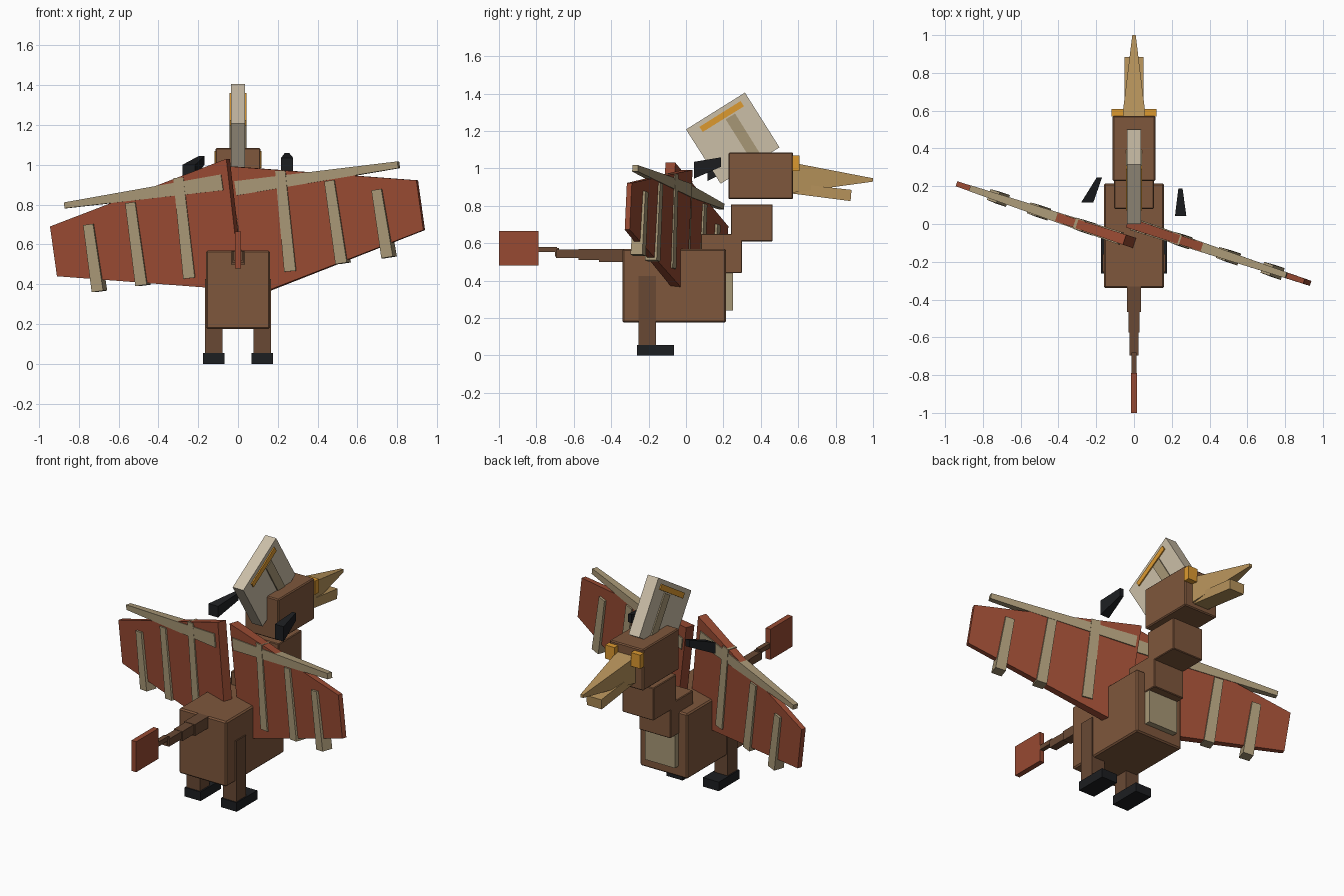
import bpy, bmesh, math
from mathutils import Vector

if "Cube" in bpy.data.objects:
    bpy.data.objects.remove(bpy.data.objects["Cube"])


def material(name, rgb):
    m = bpy.data.materials.new(name)
    m.diffuse_color = (*rgb, 1)
    m.use_nodes = True
    m.node_tree.nodes["Principled BSDF"].inputs["Base Color"].default_value = m.diffuse_color
    return m


BROWN = material("brown", (0.21, 0.095, 0.045))
DARK_BROWN = material("dark_brown", (0.14, 0.066, 0.034))
RED = material("red", (0.31, 0.068, 0.032))
TAN = material("tan", (0.39, 0.31, 0.18))
CREAM = material("cream", (0.60, 0.52, 0.39))
GOLD = material("gold", (0.47, 0.29, 0.105))
ORANGE = material("orange", (0.72, 0.32, 0.03))
BLACK = material("black", (0.012, 0.013, 0.015))


def loft(name, a, b, mat, bevel=0):
    """Solid joining two quads with matching corner order."""
    bm = bmesh.new()
    va = [bm.verts.new(p) for p in a]
    vb = [bm.verts.new(p) for p in b]
    bm.faces.new(va)
    bm.faces.new(vb[::-1])
    for i in range(4):
        j = (i + 1) % 4
        bm.faces.new((va[i], vb[i], vb[j], va[j]))
    bmesh.ops.recalc_face_normals(bm, faces=bm.faces)
    me = bpy.data.meshes.new(name)
    bm.to_mesh(me)
    bm.free()
    me.materials.append(mat)
    ob = bpy.data.objects.new(name, me)
    bpy.context.collection.objects.link(ob)
    if bevel:
        mod = ob.modifiers.new("edges", "BEVEL")
        mod.width, mod.segments = bevel, 1
    return ob


def box(name, x, y, z, mat, bevel=0):
    quad = lambda yy: [(x[0], yy, z[0]), (x[1], yy, z[0]), (x[1], yy, z[1]), (x[0], yy, z[1])]
    return loft(name, quad(y[0]), quad(y[1]), mat, bevel)


def taper(name, p, q, sp, sq, mat):
    """Tapered bar from p to q; sp and sq are (half x, half z)."""
    quad = lambda c, s: [(c[0] + i * s[0], c[1], c[2] + k * s[1])
                         for i, k in ((-1, -1), (1, -1), (1, 1), (-1, 1))]
    return loft(name, quad(p, sp), quad(q, sq), mat)


def tilted(name, x, quad_yz, mat):
    """Plate with a side-view outline, between two x values."""
    return loft(name, [(x[0], *p) for p in quad_yz], [(x[1], *p) for p in quad_yz], mat)


SLOPE = -0.333
NORMAL = Vector((-SLOPE, 1, 0)).normalized()


def wing_slab(name, pts, base, mat):
    """Front-view outline (x, z, half thickness) laid on the turned wing plane."""
    mid = [(Vector((x, base + SLOPE * x, z)), t) for x, z, t in pts]
    return loft(name, [c - NORMAL * t for c, t in mid], [c + NORMAL * t for c, t in mid], mat)


def wing_bar(name, p, q, wp, wq, tp, tq, base):
    d = (Vector(q) - Vector(p)).normalized()
    s = Vector((-d.y, d.x))
    p, q = Vector(p), Vector(q)
    pts = [(*(p + s * wp), tp), (*(q + s * wq), tq), (*(q - s * wq), tq), (*(p - s * wp), tp)]
    return wing_slab(name, pts, base, TAN)


# Body, neck and head
box("body", (-0.16, 0.16), (-0.34, 0.215), (0.175, 0.57), BROWN, 0.008)
box("neck_lower", (-0.105, 0.105), (0.08, 0.30), (0.44, 0.65), BROWN, 0.004)
box("neck_upper", (-0.105, 0.105), (0.24, 0.463), (0.61, 0.808), BROWN, 0.004)
box("head", (-0.113, 0.113), (0.227, 0.573), (0.835, 1.085), BROWN, 0.006)
box("chest_patch", (-0.1, 0.1), (0.2, 0.25), (0.24, 0.49), TAN)

# Beak and eyes
taper("beak_upper", (0, 0.57, 0.95), (0, 1.0, 0.938), (0.062, 0.08), (0.009, 0.009), GOLD)
tilted("beak_lower", (-0.05, 0.05), [(0.57, 0.865), (0.88, 0.825), (0.885, 0.885), (0.57, 0.92)], GOLD)

# Legs, feet and eyes on both sides
for side, n in ((-1, "left"), (1, "right")):
    xs = lambda a, b: tuple(sorted((side * a, side * b)))
    box("leg_" + n, xs(0.078, 0.167), (-0.255, -0.16), (0.05, 0.425), DARK_BROWN)
    box("foot_" + n, xs(0.068, 0.175), (-0.262, -0.065), (0, 0.055), BLACK)
    box("eye_" + n, xs(0.055, 0.118), (0.57, 0.608), (0.985, 1.068), ORANGE)

# Head crest with trim on both faces
tilted("crest", (-0.036, 0.036), [(0, 1.208), (0.315, 1.405), (0.50, 1.112), (0.185, 0.918)], CREAM)
for s, n in ((-1, "left"), (1, "right")):
    tilted("crest_band_" + n, (s * 0.03, s * 0.043),
           [(0.072, 1.222), (0.292, 1.36), (0.31, 1.332), (0.09, 1.195)], ORANGE)
    tilted("crest_rib_" + n, (s * 0.03, s * 0.043),
           [(0.212, 1.262), (0.262, 1.293), (0.392, 1.085), (0.342, 1.055)], TAN)

# Stepped tail and fin
tail = [(-0.33, -0.465, 0.036, 0.50, 0.57), (-0.465, -0.575, 0.029, 0.51, 0.568),
        (-0.575, -0.695, 0.023, 0.52, 0.566), (-0.69, -0.79, 0.014, 0.552, 0.58)]
for i, (y1, y0, w, z0, z1) in enumerate(tail):
    box(f"tail_{i + 1}", (-w, w), (y0, y1), (z0, z1), DARK_BROWN)
box("tail_link", (-0.014, 0.014), (-0.70, -0.68), (0.53, 0.575), DARK_BROWN)
box("tail_fin", (-0.016, 0.016), (-1.0, -0.788), (0.48, 0.665), RED)

# Wings, banked and turned as one
wing_slab("wing_left", [(-0.94, 0.69, 0.014), (-0.05, 1.03, 0.028), (0.025, 0.37, 0.028),
                        (-0.905, 0.44, 0.014)], -0.1, RED)
wing_slab("wing_right", [(-0.035, 0.992, 0.028), (0.90, 0.922, 0.014), (0.935, 0.672, 0.014),
                         (0.06, 0.33, 0.028)], -0.003, RED)
wing_bar("spar_left", (-0.07, 0.912), (-0.868, 0.796), 0.04, 0.015, 0.034, 0.016, -0.1)
wing_bar("spar_right", (-0.003, 0.882), (0.807, 1.0), 0.036, 0.017, 0.034, 0.016, -0.003)

# Wing ribs: top and bottom centres in the front view
ribs = [(-0.744, 0.70, -0.696, 0.364), (-0.533, 0.81, -0.477, 0.394), (-0.291, 0.935, -0.236, 0.43),
        (0.221, 0.97, 0.271, 0.465), (0.467, 0.92, 0.528, 0.505), (0.704, 0.875, 0.759, 0.535)]
for i, (x0, z0, x1, z1) in enumerate(ribs):
    wing_bar(f"wing_rib_{i + 1}", (x0, z0), (x1, z1), 0.025, 0.029, 0.03, 0.033,
             -0.1 if x0 < 0 else -0.003)

# Loose dark claws above the wings
taper("claw_right", (0.247, 0.043, 0.99), (0.246, 0.188, 1.034), (0.03, 0.045), (0.011, 0.025), BLACK)
taper("claw_left", (-0.247, 0.115, 0.966), (-0.183, 0.247, 1.022), (0.032, 0.034), (0.014, 0.022), BLACK)
